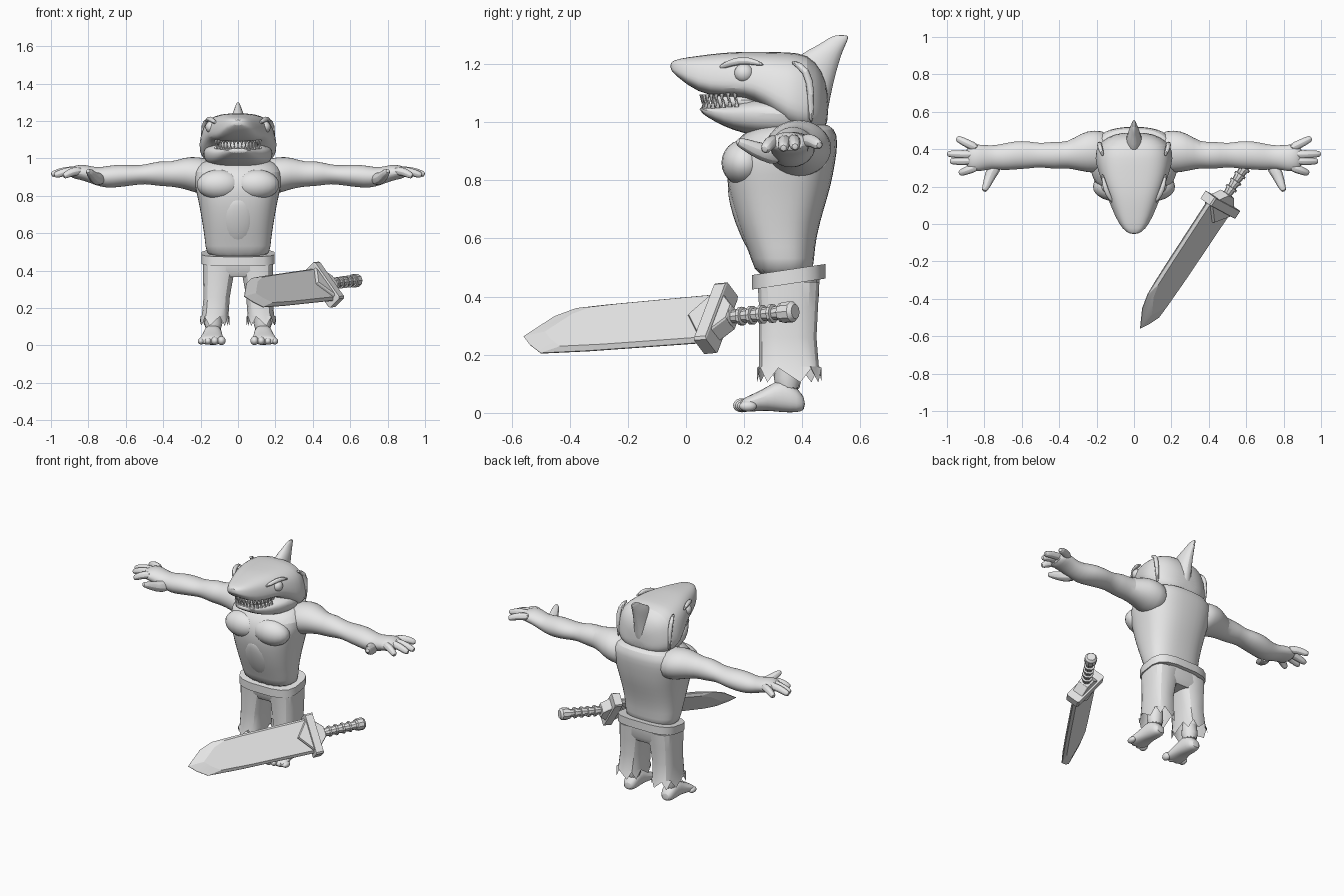
import bpy, bmesh, math
from mathutils import Vector, Matrix

if "Cube" in bpy.data.objects:
    bpy.data.objects.remove(bpy.data.objects["Cube"])

grey = bpy.data.materials.new("plain_grey")
grey.use_nodes = True
grey.diffuse_color = (0.8, 0.8, 0.8, 1)
grey.node_tree.nodes["Principled BSDF"].inputs["Base Color"].default_value = (0.8, 0.8, 0.8, 1)


def finish(name, bm, mirror=False, levels=0, angle=35):
    """Turn a bmesh into an object with optional mirroring and smoothing."""
    bmesh.ops.recalc_face_normals(bm, faces=bm.faces)
    mesh = bpy.data.meshes.new(name)
    bm.to_mesh(mesh)
    bm.free()
    mesh.materials.append(grey)
    obj = bpy.data.objects.new(name, mesh)
    bpy.context.collection.objects.link(obj)
    bpy.ops.object.select_all(action="DESELECT")
    obj.select_set(True)
    bpy.context.view_layer.objects.active = obj
    bpy.ops.object.shade_smooth_by_angle(angle=math.radians(angle))
    if mirror:
        obj.modifiers.new("mirror", "MIRROR").use_mirror_merge = False
    if levels:
        sub = obj.modifiers.new("subdivision", "SUBSURF")
        sub.levels = sub.render_levels = levels
    return obj


def skin(rings, caps=(True, True)):
    """Bridge a series of equal point rings."""
    bm = bmesh.new()
    loops = [[bm.verts.new(p) for p in ring] for ring in rings]
    n = len(loops[0])
    for a, b in zip(loops, loops[1:]):
        for i in range(n):
            bm.faces.new((a[i], a[(i + 1) % n], b[(i + 1) % n], b[i]))
    for loop, wanted in zip((loops[0], loops[-1]), caps):
        if wanted:
            bm.faces.new(loop)
    return bm


def section(axis, t, a0, a1, b0, b1, n=20, power=2.0, taper=0.0):
    """Rounded-box ring at t on the axis, spanning a0..a1 and b0..b1."""
    ring = []
    for i in range(n):
        ang = 2 * math.pi * (i + 0.5) / n
        c, s = math.cos(ang), math.sin(ang)
        c = math.copysign(abs(c) ** (2 / power), c)
        s = math.copysign(abs(s) ** (2 / power), s)
        a = (a0 + a1) / 2 + c * (1 - taper * s) * (a1 - a0) / 2
        b = (b0 + b1) / 2 + s * (b1 - b0) / 2
        ring.append({"x": (t, a, b), "y": (a, t, b), "z": (a, b, t)}[axis])
    return ring


def loft(name, axis, rows, mirror=False, levels=1, **shape):
    """Rows are (t, a0, a1, b0, b1), or (t, half width, b0, b1) about x = 0."""
    rows = [r if len(r) == 5 else (r[0], -r[1], r[1], r[2], r[3]) for r in rows]
    return finish(name, skin([section(axis, *r, **shape) for r in rows]), mirror, levels)


def tube(name, path, radii, mirror=True, sides=8):
    """Tapered round tube through a few points."""
    pts = [Vector(p) for p in path]
    rings = []
    for i, p in enumerate(pts):
        way = pts[min(i + 1, len(pts) - 1)] - pts[max(i - 1, 0)]
        turn = way.to_track_quat("Z", "Y")
        rings.append([p + turn @ Vector((radii[i] * math.cos(a), radii[i] * math.sin(a), 0))
                      for a in (2 * math.pi * k / sides for k in range(sides))])
    return finish(name, skin(rings), mirror, 1)


def blob(name, centre, size, mirror=True, tilt=0.0):
    """Stretched sphere."""
    bm = bmesh.new()
    bmesh.ops.create_uvsphere(bm, u_segments=20, v_segments=12, radius=1)
    place = Matrix.Translation(centre) @ Matrix.Rotation(tilt, 4, "X") @ Matrix.Diagonal((*size, 1))
    bmesh.ops.transform(bm, matrix=place, verts=bm.verts)
    return finish(name, bm, mirror, 0, 60)


# Torso with chest muscles and belly panel
loft("torso", "z", [
    (.46, .17, .24, .44), (.53, .175, .225, .44), (.61, .185, .19, .45),
    (.70, .2, .16, .475), (.78, .215, .14, .5), (.86, .235, .135, .515),
    (.93, .24, .16, .525), (.98, .21, .22, .515), (1.0, .13, .28, .47)], power=2.6)
blob("chest_muscle", (.1, .2, .86), (.12, .078, .08))
blob("belly_panel", (0, .2, .66), (.085, .03, .14), False, math.radians(20))

# Arms and hands
loft("arm", "x", [
    (.12, .27, .5, .8, 1.0), (.22, .27, .505, .81, 1.01), (.28, .28, .49, .835, 1.01),
    (.36, .3, .435, .85, .98), (.42, .29, .445, .85, .99), (.5, .305, .43, .865, .965),
    (.56, .295, .445, .855, .965), (.64, .29, .445, .845, .97), (.7, .285, .43, .84, .96),
    (.76, .295, .42, .855, .95), (.82, .28, .425, .88, .97), (.87, .28, .43, .89, .965),
    (.9, .3, .41, .9, .945)], mirror=True, n=16)
finger_tips = [(.935, .27, .905), (.985, .335, .91), (1.0, .375, .915), (.95, .46, .92)]
for i, tip in enumerate(finger_tips):
    root = Vector((.83, .31 + .03 * i, .935))
    mid = root.lerp(Vector(tip), .55) + Vector((0, 0, .012))
    tube("finger", [root, mid, root.lerp(Vector(tip), .9), tip], [.028, .024, .021, .012])
tube("thumb", [(.73, .33, .885), (.77, .26, .895), (.79, .2, .925), (.805, .172, .935)],
     [.045, .033, .023, .013])

# Head: skull with snout, lower jaw, mouth filling
loft("head", "y", [
    (-.055, .02, 1.18, 1.205), (-.03, .06, 1.155, 1.218), (.04, .1, 1.1, 1.228),
    (.13, .135, 1.082, 1.24), (.2, .16, 1.085, 1.242), (.27, .185, 1.05, 1.242),
    (.35, .208, .97, 1.242), (.42, .198, .955, 1.235), (.47, .135, .965, 1.18),
    (.49, .06, 1.0, 1.1)], power=3, taper=.13)
loft("lower_jaw", "y", [
    (.045, .05, 1.035, 1.055), (.1, .09, 1.0, 1.055), (.16, .13, .972, 1.06),
    (.24, .175, .95, 1.085), (.34, .195, .945, 1.08), (.44, .15, .955, 1.05)], power=2.8, taper=-.08)
loft("mouth_filling", "y", [(.085, .05, 1.03, 1.11), (.15, .09, 1.03, 1.11), (.28, .14, 1.03, 1.11)])

# Teeth along a curved gum line
bm = bmesh.new()
for row, (height, flip) in enumerate(((1.077, math.pi), (1.062, 0))):
    for i in range(17):
        a = math.radians((i - 8) * 9.5)
        spot = Vector((.122 * math.sin(a), .205 - .15 * math.cos(a) + row * .006, height + .01 * (1 - math.cos(a))))
        bmesh.ops.create_cone(bm, cap_ends=True, segments=6, radius1=.009, radius2=0, depth=.034,
                              matrix=Matrix.Translation(spot) @ Matrix.Rotation(flip, 4, "X"))
finish("teeth", bm)

# Eyes, brows, gill ridges and back fin
blob("eye", (.142, .2, 1.168), (.032, .034, .033))
tube("brow", [(.11, .11, 1.185), (.142, .16, 1.207), (.158, .21, 1.215), (.17, .27, 1.195)],
     [.008, .015, .015, .006])
tube("gill_ridge", [(.165, .36, 1.21), (.185, .42, 1.18), (.185, .43, 1.1), (.18, .43, .99)],
     [.01, .016, .016, .01])
loft("head_fin", "z", [
    (.97, .05, .4, .48), (1.1, .05, .38, .5), (1.18, .045, .34, .522), (1.235, .034, .39, .538),
    (1.265, .02, .455, .55), (1.287, .013, .485, .56), (1.3, .006, .515, .558)], n=12)

# Belt, rising slightly towards the back
belt = loft("belt", "z", [
    (.435, .18, .25, .46), (.435, .198, .226, .482), (.485, .198, .226, .482),
    (.485, .17, .25, .46)], levels=0, n=16, power=3.2)
for v in belt.data.vertices:
    v.co.z += (v.co.y - .3) * .15

# Trousers with ragged hems
loft("trouser_seat", "z", [(.365, .17, .27, .44), (.4, .185, .25, .458), (.46, .188, .245, .46)],
     levels=0, n=16, power=3.2)
rings = [section("z", *row, n=16, power=3) for row in (
    (.45, .0, .19, .245, .46), (.36, .025, .188, .25, .455), (.26, .043, .185, .25, .45), (.16, .05, .194, .25, .458))]
hem = section("z", .13, .045, .205, .243, .468, n=16, power=3)
rings.append([(x, y, z + (.025 if i % 2 else -.025)) for i, (x, y, z) in enumerate(hem)])
finish("trouser_leg", skin(rings, (True, False)), True, 0, 25)

# Shins, feet and toes
tube("shin", [(.13, .35, .3), (.13, .35, .17), (.133, .35, .06)], [.065, .055, .05], sides=12)
loft("foot", "y", [
    (.41, .11, .16, .01, .05), (.385, .09, .178, 0, .085), (.33, .086, .184, 0, .125),
    (.28, .082, .19, .008, .09), (.23, .076, .205, .004, .066), (.2, .076, .21, .002, .052),
    (.185, .085, .2, .008, .04)], mirror=True, n=14, power=2.4)
for i in range(4):
    blob("toe", (.088 + .036 * i, .192 + .007 * i, .026 - .001 * i), (.022 - .001 * i, .03, .024 - .002 * i))

# Sword frame: u runs tip to pommel, w across the blade, n through it
u = Vector((.61, .925, .078)).normalized()
w = Vector((.515, -.34, -.78))
w = (w - u * w.dot(u)).normalized()
n = u.cross(w)
frame = Matrix((u, w, n)).transposed().to_4x4()
frame.translation = (.028, -.555, .27)


def plate(name, outline, half, rim, inset, centre):
    """Slab with bevelled edges, laid out in the sword frame."""
    def layer(z, k):
        cu, cw = centre
        return [(cu + (a - cu) * k, cw + (b - cw) * k, z) for a, b in outline]
    bm = skin([layer(-half, inset), layer(-rim, 1), layer(rim, 1), layer(half, inset)])
    bm.transform(frame)
    return finish(name, bm, angle=10)


plate("blade", [(0, .01), (.04, .05), (.1, .092), (.3, .1), (.8, .107), (.8, -.107), (.3, -.102),
                (.18, -.098), (.1, -.07)], .016, .002, .88, (.8, 0))
plate("guard_bar", [(.765, -.125), (.765, .125), (.815, .125), (.815, -.125)], .045, .038, .92, (.79, 0))
plate("guard_point", [(.69, 0), (.77, .1), (.77, -.1)], .034, .026, .92, (.76, 0))
plate("guard_back", [(.81, -.08), (.81, .08), (.86, .03), (.86, -.03)], .034, .028, .92, (.83, 0))

# Ribbed grip and pommel
grip = []
for i in range(6):
    start = .82 + i * .042
    grip += [(start, .023), (start + .028, .027), (start + .028, .033), (start + .04, .033)]
grip += [(1.07, .026), (1.07, .037), (1.105, .037), (1.118, .026)]
bm = skin([section("x", t, -r, r, -r, r, n=10) for t, r in grip])
bm.transform(frame)
finish("sword_grip", bm)
